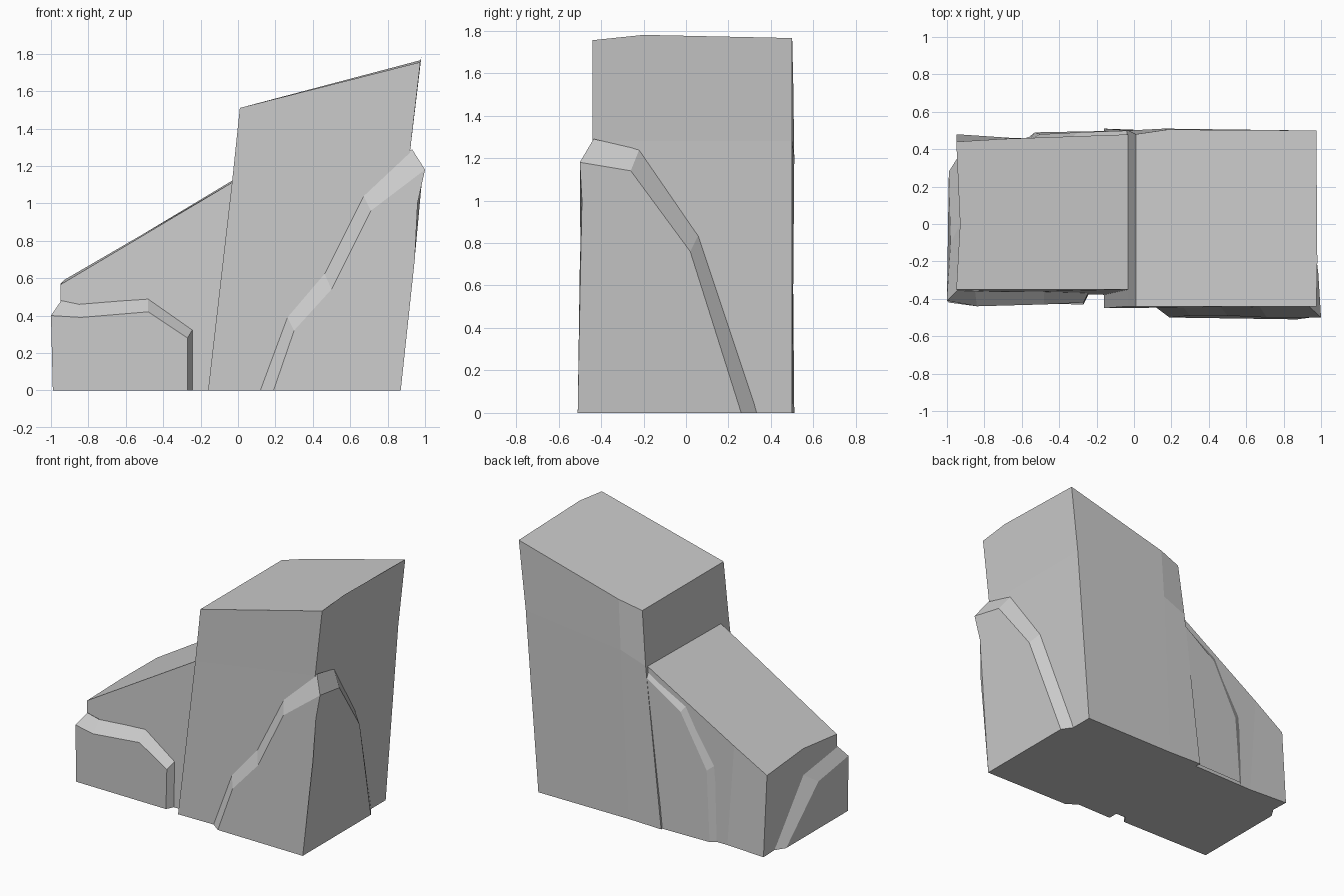
import bpy, bmesh

if "Cube" in bpy.data.objects:
    bpy.data.objects.remove(bpy.data.objects["Cube"], do_unlink=True)

stone = bpy.data.materials.new("grey_stone")
stone.use_nodes = True
colour = (0.6, 0.6, 0.6, 1)
stone.diffuse_color = colour
stone.node_tree.nodes["Principled BSDF"].inputs["Base Color"].default_value = colour


def finish(name, bm):
    bmesh.ops.recalc_face_normals(bm, faces=bm.faces)
    mesh = bpy.data.meshes.new(name)
    bm.to_mesh(mesh)
    bm.free()
    mesh.materials.append(stone)
    bpy.context.collection.objects.link(bpy.data.objects.new(name, mesh))


def block(name, rings):
    """Loft a stack of matching rings and cap both ends."""
    bm = bmesh.new()
    loops = [[bm.verts.new(p) for p in ring] for ring in rings]
    for low, high in zip(loops, loops[1:]):
        for i in range(len(low)):
            j = (i + 1) % len(low)
            bm.faces.new((low[i], low[j], high[j], high[i]))
    bm.faces.new(loops[0][::-1])
    bm.faces.new(loops[-1])
    finish(name, bm)


def slab(name, outer, inner, base, corner=None):
    """Raised layer with a bevelled rim, optionally wrapped round a corner."""
    bm = bmesh.new()
    out = [bm.verts.new(p) for p in outer]
    rim = [bm.verts.new(p) for p in inner]
    low = [bm.verts.new(p) for p in base]
    for i in range(len(out) - 1):
        bm.faces.new((out[i], out[i + 1], rim[i + 1], rim[i]))
    if corner is None:
        bm.faces.new(out + low)
    else:
        bm.faces.new(out[:corner + 1] + low)
        bm.faces.new(out[corner:] + low[::-1])
        bm.faces.new((rim[0], out[0], low[-1], out[-1], rim[-1]))
    bmesh.ops.holes_fill(bm, edges=bm.edges, sides=0)
    finish(name, bm)


# Tall leaning rock
block("tall_rock", [
    [(-.16, -.45, 0), (.82, -.44, 0), (.82, 0, 0), (.82, .5, 0), (.1, .5, 0), (-.16, .51, 0)],
    [(-.03, -.44, 1.13), (.92, -.44, 1.28), (.92, 0, 1.28), (.92, .5, 1.28), (.16, .51, 1.2), (-.03, .5, 1.13)],
    [(.01, -.44, 1.51), (.975, -.44, 1.755), (.98, -.2, 1.78), (.975, .5, 1.765), (.18, .505, 1.555), (.01, .48, 1.51)],
])

# Low sloping rock
block("low_rock", [
    [(-.95, -.37, 0), (0, -.38, 0), (0, .47, 0), (-.65, .46, 0), (-.95, .48, 0), (-.93, 0, 0)],
    [(-.95, -.35, .565), (0, -.35, 1.13), (0, .48, 1.14), (-.7, .455, .72), (-.95, .44, .57), (-.93, 0, .59)],
])

# Layer wrapped round the front corner of the tall rock
slab("tall_rock_layer",
     [(.19, -.5, 0), (.3, -.49, .32), (.5, -.49, .54), (.71, -.5, .96), (1, -.5, 1.18),
      (.985, -.26, 1.14), (.95, .02, .76), (.87, .26, 0)],
     [(.11, -.44, 0), (.26, -.44, .4), (.46, -.44, .63), (.67, -.44, 1.04), (.93, -.435, 1.29),
      (.915, -.22, 1.24), (.88, .06, .84), (.815, .34, 0)],
     [(.96, -.49, 1), (.945, -.5, .7), (.87, -.51, 0)], corner=4)

# Layer wrapped round the front corner of the low rock
slab("low_rock_front_layer",
     [(-.27, -.43, 0), (-.27, -.42, .28), (-.48, -.43, .42), (-.84, -.44, .39), (-1, -.41, .4),
      (-.98, -.1, .33), (-.99, .28, 0)],
     [(-.24, -.37, 0), (-.24, -.36, .33), (-.48, -.36, .49), (-.85, -.36, .46), (-.945, -.355, .48),
      (-.93, 0, .4), (-.94, .36, 0)],
     [(-.99, -.42, 0)], corner=4)

# Layer on the back of the low rock, running under the tall rock
slab("low_rock_back_layer",
     [(-.53, .49, 0), (-.5, .48, .5), (-.3, .49, .87), (-.02, .5, 1.06)],
     [(-.58, .45, 0), (-.56, .45, .55), (-.34, .455, .93), (-.02, .47, 1.1)],
     [(0, .5, 0)])
